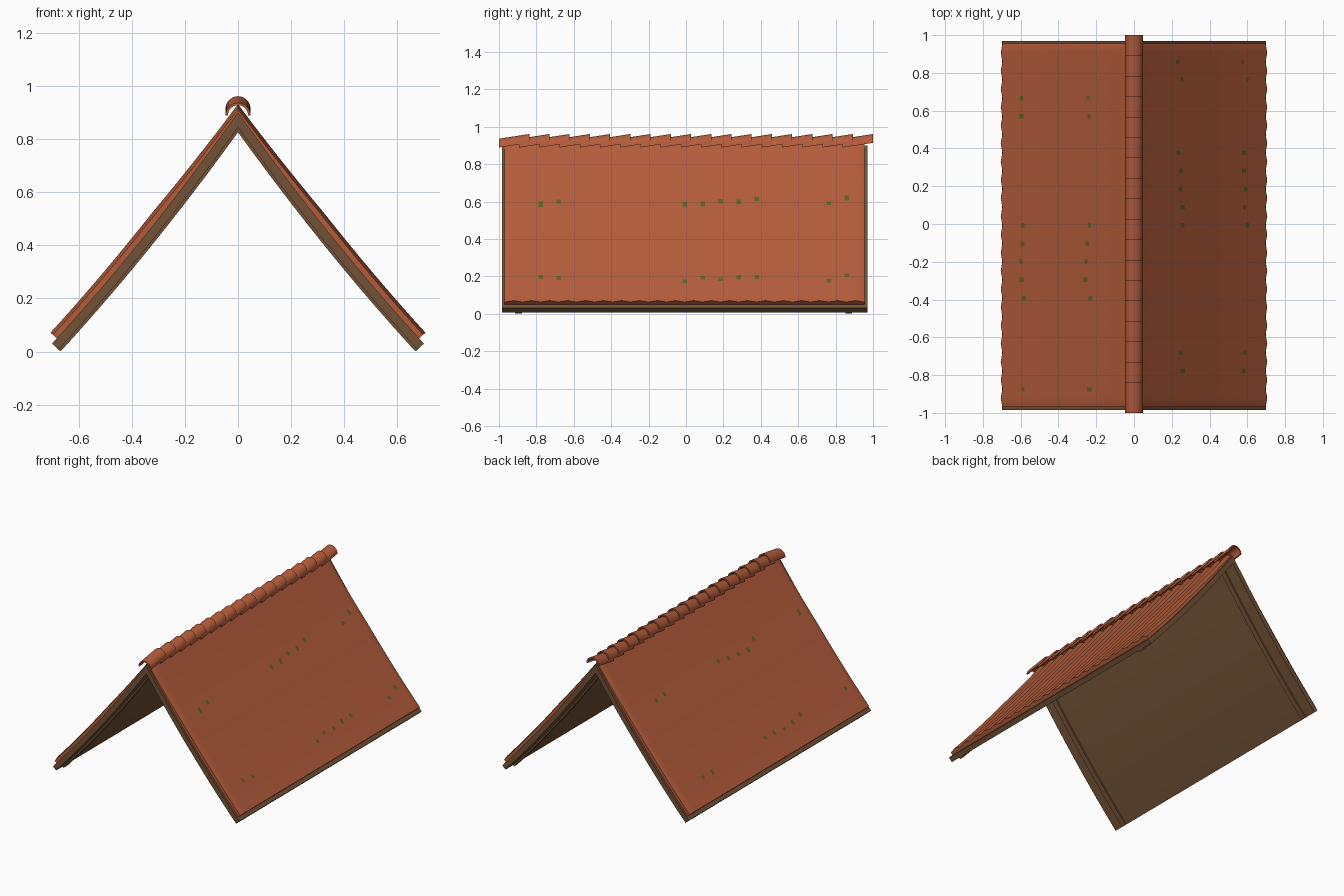
import bpy, bmesh, math, random

if "Cube" in bpy.data.objects:
    bpy.data.objects.remove(bpy.data.objects["Cube"])

random.seed(4)


def material(name, rgb):
    m = bpy.data.materials.new(name)
    m.diffuse_color = (*rgb, 1)
    m.use_nodes = True
    m.node_tree.nodes["Principled BSDF"].inputs["Base Color"].default_value = m.diffuse_color
    return m


TERRACOTTA = material("terracotta", (0.46, 0.107, 0.044))
WOOD = material("brown wood", (0.17, 0.084, 0.038))
MOSS = material("moss green", (0.115, 0.125, 0.012))


def roof_point(x, offset):
    """Point on the sagging roof curve, pushed outward by offset."""
    a = abs(x)
    slope = 1.40 - 0.448 * a
    z = 0.90 - 1.40 * a + 0.224 * a * a
    length = math.hypot(1, slope)
    if a < 1e-6:
        return 0.0, z + offset * length
    side = 1 if x > 0 else -1
    return side * max(0, a + offset * slope / length), z + offset / length


def finish(name, bm, mat, angle=35):
    bmesh.ops.recalc_face_normals(bm, faces=bm.faces)
    me = bpy.data.meshes.new(name)
    bm.to_mesh(me)
    bm.free()
    me.materials.append(mat)
    ob = bpy.data.objects.new(name, me)
    bpy.context.collection.objects.link(ob)
    bpy.ops.object.select_all(action='DESELECT')
    ob.select_set(True)
    bpy.context.view_layer.objects.active = ob
    bpy.ops.object.shade_smooth_by_angle(angle=math.radians(angle))
    return ob


def loft(bm, sections):
    """Solid made from sections, each a (top row, bottom row) of points."""
    rows = [[[bm.verts.new(p) for p in row] for row in s] for s in sections]
    n = len(rows[0][0])
    for (t0, b0), (t1, b1) in zip(rows, rows[1:]):
        for i in range(n - 1):
            bm.faces.new((t0[i], t0[i + 1], t1[i + 1], t1[i]))
            bm.faces.new((b0[i], b1[i], b1[i + 1], b0[i + 1]))
        for i in (0, n - 1):
            bm.faces.new((t0[i], t1[i], b1[i], b0[i]))
    for t, b in (rows[0], rows[-1]):
        for i in range(n - 1):
            bm.faces.new((t[i], b[i], b[i + 1], t[i + 1]))


def roof_layer(name, mat, half_width, ys, outer, inner):
    n = 14
    xs = [half_width * i / n for i in range(-n, n + 1)]
    sections = []
    for k, y in enumerate(ys):
        section = []
        for off in (outer, inner):
            pts = [roof_point(x, off(abs(x), k)) for x in xs]
            section.append([(px, y, pz) for px, pz in pts])
        sections.append(section)
    bm = bmesh.new()
    loft(bm, sections)
    return finish(name, bm, mat)


# wooden deck under the tiles, and a rafter near each end
roof_layer("wood_deck", WOOD, 0.70, [-0.985, 0.97],
           lambda x, k: 0.0, lambda x, k: -0.033)
for name, y0, y1 in (("front_rafter", -0.914, -0.878), ("back_rafter", 0.854, 0.888)):
    roof_layer(name, WOOD, 0.70, [y0, y1],
               lambda x, k: -0.02, lambda x, k: -0.0435)

# ribbed tile covering, thinner towards the ridge
WAVES, Y0, Y1 = 20, -0.97, 0.955
pitch = (Y1 - Y0) / WAVES


def tile_height(x, k):
    crest = 0.018 + 0.014 * min(1, x / 0.3)
    return crest - (0.012 if k % 2 == 0 else 0)


roof_layer("roof_tiles", TERRACOTTA, 0.682,
           [Y0 + pitch * k / 2 for k in range(2 * WAVES + 1)],
           tile_height, lambda x, k: -0.002)

# overlapping ridge caps, each tilted up towards the back
COUNT, LENGTH, SEG = 18, 0.162, 14
step = (2 - LENGTH) / (COUNT - 1)
bm = bmesh.new()
for c in range(COUNT):
    sections = []
    for t in (0, 1):
        y = -1 + c * step + t * LENGTH
        base = 0.889 + 0.025 * t
        section = []
        for r in (0.047, 0.038):
            section.append([(r * math.cos(math.pi * i / SEG), y,
                             base + r * math.sin(math.pi * i / SEG))
                            for i in range(SEG + 1)])
        sections.append(section)
    loft(bm, sections)
finish("ridge_caps", bm, TERRACOTTA)

# small moss patches lying in the tile valleys
bm = bmesh.new()
for side in (-1, 1):
    for x0 in (0.23, 0.57):
        for yc, count in ((-0.68, 2), (0.20, 5), (0.83, 2)):
            first = round((yc * side - Y0) / pitch) - count // 2
            for k in range(max(1, first), min(WAVES, first + count)):
                y = Y0 + k * pitch
                x = x0 + random.uniform(-0.015, 0.015)
                half = random.uniform(0.007, 0.012)
                quad = []
                for dx, dy in ((-1, -1), (1, -1), (1, 1), (-1, 1)):
                    xx = x + dx * half
                    px, pz = roof_point(side * xx, tile_height(xx, 0) + 0.003)
                    quad.append(bm.verts.new((px, y + dy * 0.012, pz)))
                bm.faces.new(quad if side > 0 else quad[::-1])
finish("moss_patches", bm, MOSS)
